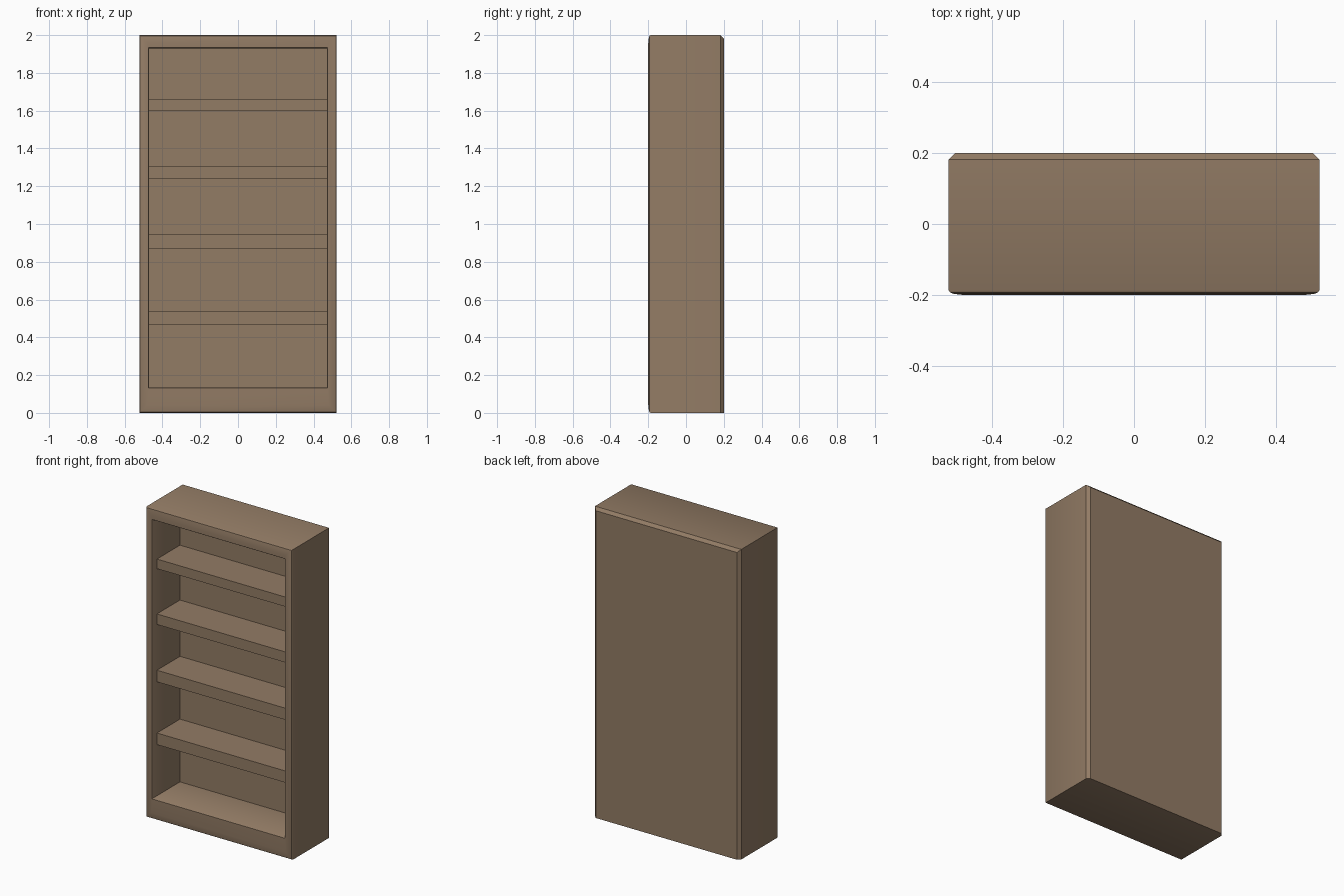
import bpy
import bmesh
import math

cube = bpy.data.objects.get("Cube")
if cube:
    bpy.data.objects.remove(cube, do_unlink=True)

# Brown wood colour
wood = bpy.data.materials.new("brown_wood")
wood.use_nodes = True
colour = (0.29, 0.2, 0.13, 1)
wood.diffuse_color = colour
wood.node_tree.nodes["Principled BSDF"].inputs["Base Color"].default_value = colour

HALF_WIDTH, HEIGHT = 0.522, 2.0
OPEN_HALF, OPEN_BOTTOM, OPEN_TOP = 0.47, 0.135, 1.93
BACK_PANEL = 0.08


def make_object(name, bm):
    bmesh.ops.recalc_face_normals(bm, faces=bm.faces[:])
    mesh = bpy.data.meshes.new(name)
    bm.to_mesh(mesh)
    bm.free()
    mesh.materials.append(wood)
    obj = bpy.data.objects.new(name, mesh)
    bpy.context.collection.objects.link(obj)
    return obj


def ring(bm, half, bottom, top, y):
    corners = ((-half, bottom), (half, bottom), (half, top), (-half, top))
    return [bm.verts.new((x, y, z)) for x, z in corners]


def outer_ring(bm, inset, y, bottom):
    return ring(bm, HALF_WIDTH - inset, bottom, HEIGHT - inset, y)


# Carcass: chamfered back, rounded front frame and a recessed opening
bm = bmesh.new()
rings = [outer_ring(bm, 0.018, 0.2, 0),
         outer_ring(bm, 0, 0.182, 0),
         outer_ring(bm, 0, -0.187, 0)]
for inset, y in ((0.004, -0.193), (0.015, -0.197), (0.042, -0.2)):
    rings.append(outer_ring(bm, inset, y, inset))
rings.append(ring(bm, OPEN_HALF + 0.004, OPEN_BOTTOM - 0.004, OPEN_TOP + 0.004, -0.2))
rings.append(ring(bm, OPEN_HALF, OPEN_BOTTOM, OPEN_TOP, -0.194))
rings.append(ring(bm, OPEN_HALF, OPEN_BOTTOM, OPEN_TOP, BACK_PANEL))
for a, b in zip(rings, rings[1:]):
    for i in range(4):
        j = (i + 1) % 4
        bm.faces.new((a[i], a[j], b[j], b[i]))
bm.faces.new(rings[0])
bm.faces.new(rings[-1])
carcass = make_object("bookcase_frame", bm)

bpy.ops.object.select_all(action="DESELECT")
carcass.select_set(True)
bpy.context.view_layer.objects.active = carcass
bpy.ops.object.shade_smooth_by_angle(angle=math.radians(35))

# Shelves, set back slightly from the front frame
SHELF_FRONT = -0.155
for n, (low, high) in enumerate(((0.465, 0.54), (0.87, 0.945),
                                 (1.24, 1.308), (1.6, 1.662)), 1):
    bm = bmesh.new()
    bmesh.ops.create_cube(bm, size=1)
    for v in bm.verts:
        v.co.x *= 2 * OPEN_HALF
        v.co.y = SHELF_FRONT if v.co.y < 0 else BACK_PANEL
        v.co.z = low if v.co.z < 0 else high
    make_object(f"shelf_{n}", bm)
